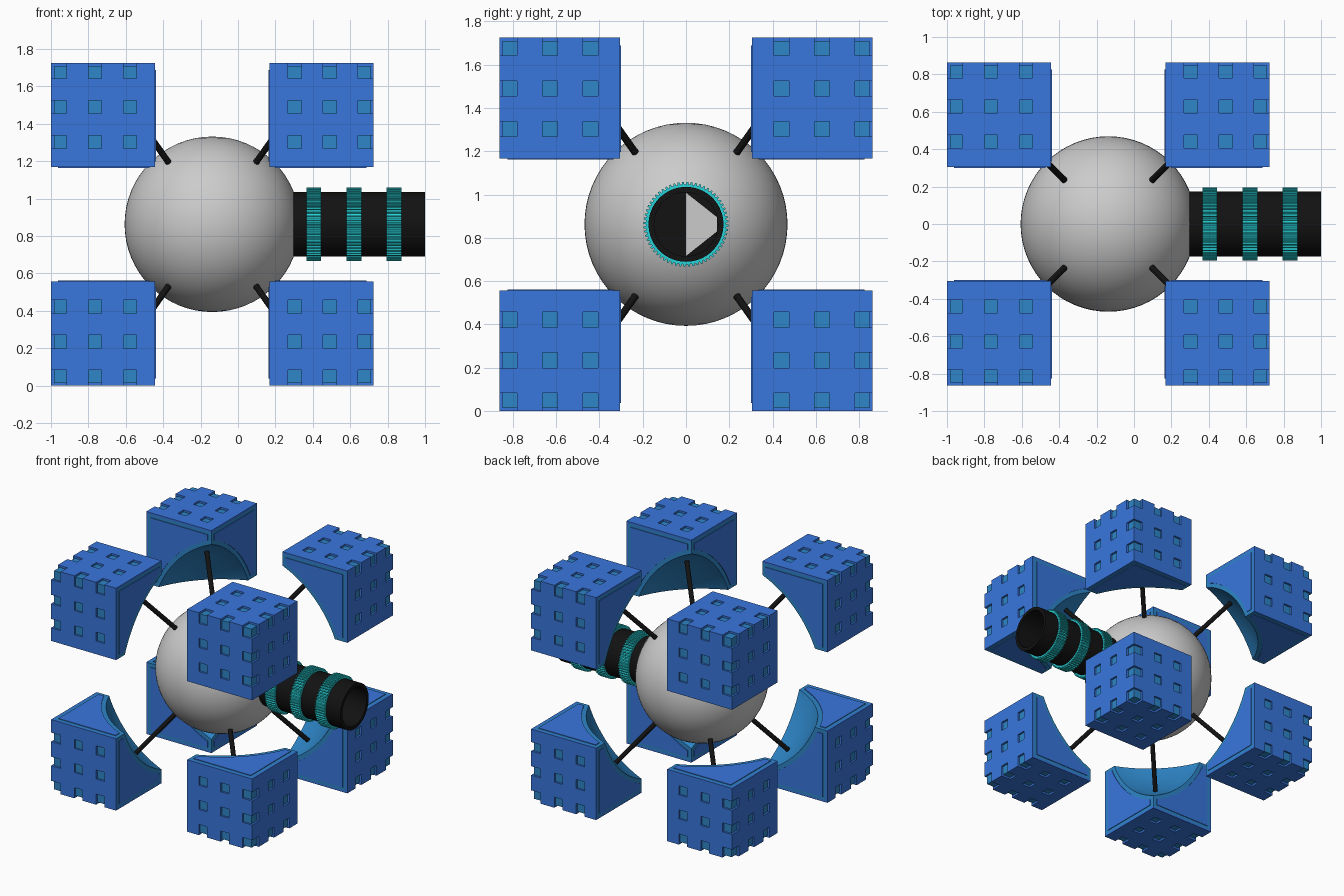
import bpy, bmesh
from math import sin, cos, pi, sqrt, acos
from mathutils import Vector

if "Cube" in bpy.data.objects:
    bpy.data.objects.remove(bpy.data.objects["Cube"])

C = Vector((-0.1375, 0, 0.8625))      # centre of the whole body
IN, OUT, SKIN = 0.305, 0.8625, 0.015  # block extents from centre, shell thickness
CORE = OUT - SKIN
CUT = 0.87                            # radius of the hollow facing the ball


def material(name, rgb):
    m = bpy.data.materials.new(name)
    m.diffuse_color = (*rgb, 1)
    m.use_nodes = True
    m.node_tree.nodes["Principled BSDF"].inputs["Base Color"].default_value = m.diffuse_color
    return m


BLUE = material("blue", (0.04, 0.18, 0.72))
MID = material("mid_blue", (0.027, 0.24, 0.58))
CYAN = material("cyan", (0.02, 0.66, 0.70))
BLACK = material("black", (0.006, 0.006, 0.006))


def finish(bm, name, mat=None, smooth=False, loc=C):
    bmesh.ops.recalc_face_normals(bm, faces=bm.faces)
    me = bpy.data.meshes.new(name)
    bm.to_mesh(me)
    bm.free()
    ob = bpy.data.objects.new(name, me)
    ob.location = loc
    bpy.context.collection.objects.link(ob)
    if mat:
        me.materials.append(mat)
    if smooth:
        bpy.ops.object.select_all(action='DESELECT')
        ob.select_set(True)
        bpy.context.view_layer.objects.active = ob
        bpy.ops.object.shade_smooth_by_angle(angle=0.6)
    return ob


def mirror8(ob):
    m = ob.modifiers.new("mirror", 'MIRROR')
    m.use_axis = (True, True, True)
    m.use_mirror_merge = False


def sphere(name, r, seg=64):
    bm = bmesh.new()
    bmesh.ops.create_uvsphere(bm, u_segments=seg, v_segments=seg // 2, radius=r)
    return finish(bm, name, smooth=True)


def ring_loft(name, rings, mat, closed=True, smooth=False):
    """Join loops of (x, y, z) points with quads."""
    bm = bmesh.new()
    loops = [[bm.verts.new(p) for p in r] for r in rings]
    pairs = list(zip(loops, loops[1:])) + ([(loops[-1], loops[0])] if closed else [])
    for a, b in pairs:
        n = len(a)
        for i in range(n):
            bm.faces.new((a[i], a[(i + 1) % n], b[(i + 1) % n], b[i]))
    if not closed:
        bm.faces.new(loops[-1])
    return finish(bm, name, mat, smooth)


def circle(x, r, n=64):
    return [(x - C.x, r * cos(2 * pi * i / n), r * sin(2 * pi * i / n)) for i in range(n)]


# central ball
sphere("ball", 0.469)

# block core with spherical hollow
bm = bmesh.new()
bmesh.ops.create_cube(bm, size=1)
for v in bm.verts:
    v.co = [IN if c < 0 else CORE for c in v.co]
core = finish(bm, "block_core", MID)
cutter = sphere("hollow_cutter", CUT, 96)
cutter.hide_render = True
cutter.hide_viewport = True
b = core.modifiers.new("hollow", 'BOOLEAN')
b.operation = 'DIFFERENCE'
b.solver = 'EXACT'
b.object = cutter
mirror8(core)

# perforated outer shell: cells on an uneven grid, holes open at the edges
cuts = [IN]
for k in (2, 1):
    cuts += [0.78 - 0.187 * k, 0.85 - 0.187 * k]
cuts += [0.78, CORE, OUT]
N = len(cuts) - 1
HOLE = {1, 3, 5, 6}


def solid(c):
    if min(c) < 0 or max(c) >= N:
        return False
    for a in range(3):
        if c[a] == N - 1 and c[a - 1] in HOLE and c[a - 2] in HOLE:
            return False
    return True


bm = bmesh.new()
for i in range(N):
    for j in range(N):
        for k in range(N):
            c = (i, j, k)
            if max(c) < N - 1 or not solid(c):
                continue
            for a in range(3):
                for s in (0, 1):
                    nb = list(c)
                    nb[a] += 2 * s - 1
                    if solid(nb):
                        continue
                    pts = []
                    for du, dv in ((0, 0), (1, 0), (1, 1), (0, 1)):
                        g = list(c)
                        g[a] += s
                        g[(a + 1) % 3] += du
                        g[(a + 2) % 3] += dv
                        pts.append(bm.verts.new([cuts[q] for q in g]))
                    bm.faces.new(pts)
bmesh.ops.remove_doubles(bm, verts=bm.verts, dist=1e-5)
mirror8(finish(bm, "block_shell", BLUE))

# inset panels on the three inner faces
lo, hi = IN + 0.03, OUT - 0.037
R = sqrt((CUT + 0.03) ** 2 - IN ** 2)
t1 = acos(lo / R)
t0 = pi / 2 - t1
outline = [(R * cos(t0 + (t1 - t0) * i / 20), R * sin(t0 + (t1 - t0) * i / 20)) for i in range(21)]
outline += [(lo, hi), (hi, hi), (hi, lo)]
bm = bmesh.new()
for a in range(3):
    vs = []
    for u, v in outline:
        p = [0, 0, 0]
        p[a], p[(a + 1) % 3], p[(a + 2) % 3] = IN + 0.001, u, v
        vs.append(bm.verts.new(p))
    ext = bmesh.ops.extrude_face_region(bm, geom=[bm.faces.new(vs)])
    for e in ext['geom']:
        if isinstance(e, bmesh.types.BMVert):
            e.co[a] = IN - 0.005
mirror8(finish(bm, "inner_panel", BLUE))

# struts from ball to blocks
d = Vector((0.5, 0.5, sqrt(0.5)))
bm = bmesh.new()
bmesh.ops.create_cone(bm, cap_ends=True, segments=24, radius1=0.017, radius2=0.017, depth=0.46)
bmesh.ops.rotate(bm, verts=bm.verts, matrix=d.to_track_quat('Z', 'Y').to_matrix())
bmesh.ops.translate(bm, verts=bm.verts, vec=d * 0.66)
strut = finish(bm, "strut", BLACK, True)
mirror8(strut)

# hollow barrel
ring_loft("barrel", [circle(x, r) for x, r in
          ((0.29, 0.173), (1.0, 0.173), (1.0, 0.147), (0.338, 0.147))],
          BLACK, closed=False, smooth=True)

# pale plate at the bottom of the bore
bm = bmesh.new()
bm.faces.new([bm.verts.new((0.341 - C.x, y, z)) for y, z in
              ((0, -0.146), (0.143, -0.033), (0.143, 0.033), (0, 0.146))])
finish(bm, "bore_plate")


# knurled grip rings
def gear(x, hi_r, lo_r, teeth=60):
    pts = []
    for i in range(teeth):
        for f, r in ((0, lo_r), (0.4, lo_r), (0.5, hi_r), (0.9, hi_r)):
            t = 2 * pi * (i + f) / teeth
            pts.append((x - C.x, r * cos(t), r * sin(t)))
    return pts


for n, x in enumerate((0.365, 0.58, 0.795)):
    ring_loft(f"grip_ring_{n + 1}", [gear(x, 0.165, 0.165), gear(x, 0.196, 0.185),
              gear(x + 0.08, 0.196, 0.185), gear(x + 0.08, 0.165, 0.165)], CYAN)
